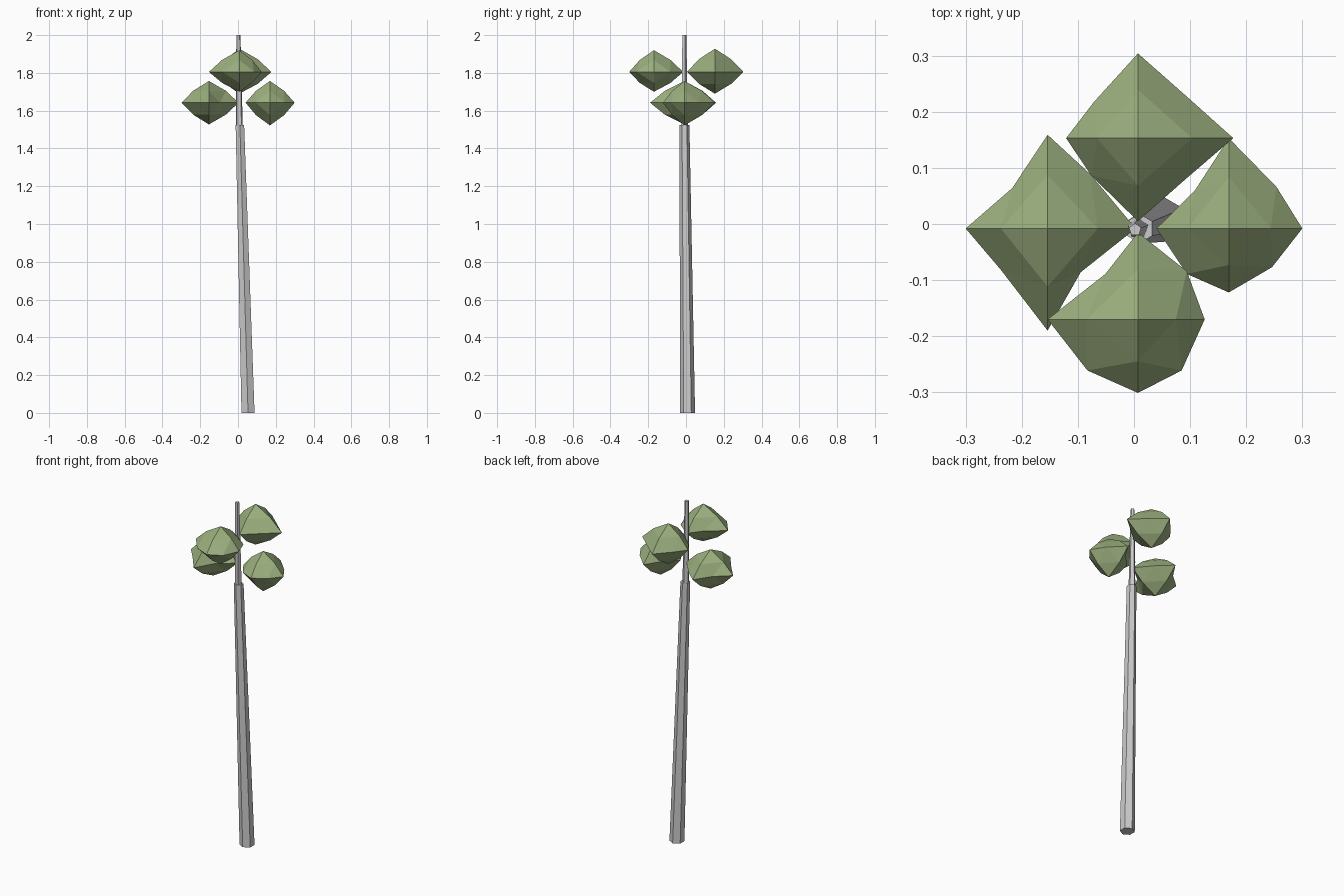
import bpy, bmesh
from math import sin, cos, pi
from mathutils import Vector

if "Cube" in bpy.data.objects:
    bpy.data.objects.remove(bpy.data.objects["Cube"])

leaf = bpy.data.materials.new("leaf_green")
leaf.diffuse_color = (0.33, 0.43, 0.21, 1)
leaf.use_nodes = True
leaf.node_tree.nodes["Principled BSDF"].inputs["Base Color"].default_value = leaf.diffuse_color


def finish(name, bm, mat=None):
    bmesh.ops.recalc_face_normals(bm, faces=bm.faces)
    me = bpy.data.meshes.new(name)
    bm.to_mesh(me)
    bm.free()
    if mat:
        me.materials.append(mat)
    bpy.context.collection.objects.link(bpy.data.objects.new(name, me))


def trunk(name, sides, rings):
    """Capped prism through rings of (x, y, z, radius), one corner facing +y."""
    bm = bmesh.new()
    loops = [[bm.verts.new((x + r * cos(pi / 2 + 2 * pi * i / sides),
                            y + r * sin(pi / 2 + 2 * pi * i / sides), z))
              for i in range(sides)] for x, y, z, r in rings]
    for a, b in zip(loops, loops[1:]):
        for i in range(sides):
            j = (i + 1) % sides
            bm.faces.new((a[i], a[j], b[j], b[i]))
    bm.faces.new(loops[0])
    bm.faces.new(loops[-1])
    finish(name, bm)


def leaf_clump(name, centre, outline, top, bottom):
    """Irregular octahedron, each face split in four.
    outline: 8 equator points (right, back-right, back, ... front-right)."""
    bm = bmesh.new()
    cx, cy, cz = centre
    ring = [bm.verts.new((x, y, cz)) for x, y in outline]
    for z in (top, bottom):
        tip = bm.verts.new((cx, cy, z))
        # points halfway up the four main ridges, bulged a little outwards
        mids = [bm.verts.new((cx + 0.57 * (outline[i][0] - cx),
                              cy + 0.57 * (outline[i][1] - cy),
                              cz + 0.55 * (z - cz))) for i in range(0, 8, 2)]
        for k in range(4):
            a, d, b = ring[2 * k], ring[2 * k + 1], ring[(2 * k + 2) % 8]
            m, n = mids[k], mids[(k + 1) % 4]
            for f in ((a, d, m), (d, b, n), (d, n, m), (m, n, tip)):
                bm.faces.new(f)
    finish(name, bm, leaf)


# Leaning trunk in two tapering lengths
trunk("lower_trunk", 6, [(0.053, 0.008, 0, 0.04), (0.01, -0.008, 1.525, 0.026)])
trunk("upper_trunk", 5, [(0.007, -0.008, 1.52, 0.019), (0.002, -0.01, 2.0, 0.0115)])

# Upper pair of leaf clumps, front and back
leaf_clump("front_leaves", (0.007, -0.17, 1.805),
           [(0.126, -0.17), (0.094, -0.084), (0.007, -0.015), (-0.051, -0.089),
            (-0.154, -0.17), (-0.083, -0.261), (0.007, -0.301), (0.085, -0.261)],
           1.92, 1.70)
leaf_clump("back_leaves", (0.007, 0.153, 1.805),
           [(0.177, 0.153), (0.092, 0.229), (0.007, 0.304), (-0.071, 0.218),
            (-0.121, 0.153), (-0.076, 0.086), (0.007, 0.005), (0.092, 0.08)],
           1.928, 1.69)

# Lower pair of leaf clumps, left and right
leaf_clump("left_leaves", (-0.154, -0.008, 1.642),
           [(0.003, -0.008), (-0.078, 0.089), (-0.154, 0.159), (-0.217, 0.064),
            (-0.3, -0.008), (-0.237, -0.082), (-0.154, -0.19), (-0.095, -0.086)],
           1.757, 1.527)
leaf_clump("right_leaves", (0.169, -0.008, 1.642),
           [(0.3, -0.008), (0.254, 0.066), (0.169, 0.153), (0.108, 0.059),
            (0.04, -0.008), (0.094, -0.089), (0.169, -0.122), (0.246, -0.077)],
           1.757, 1.522)
